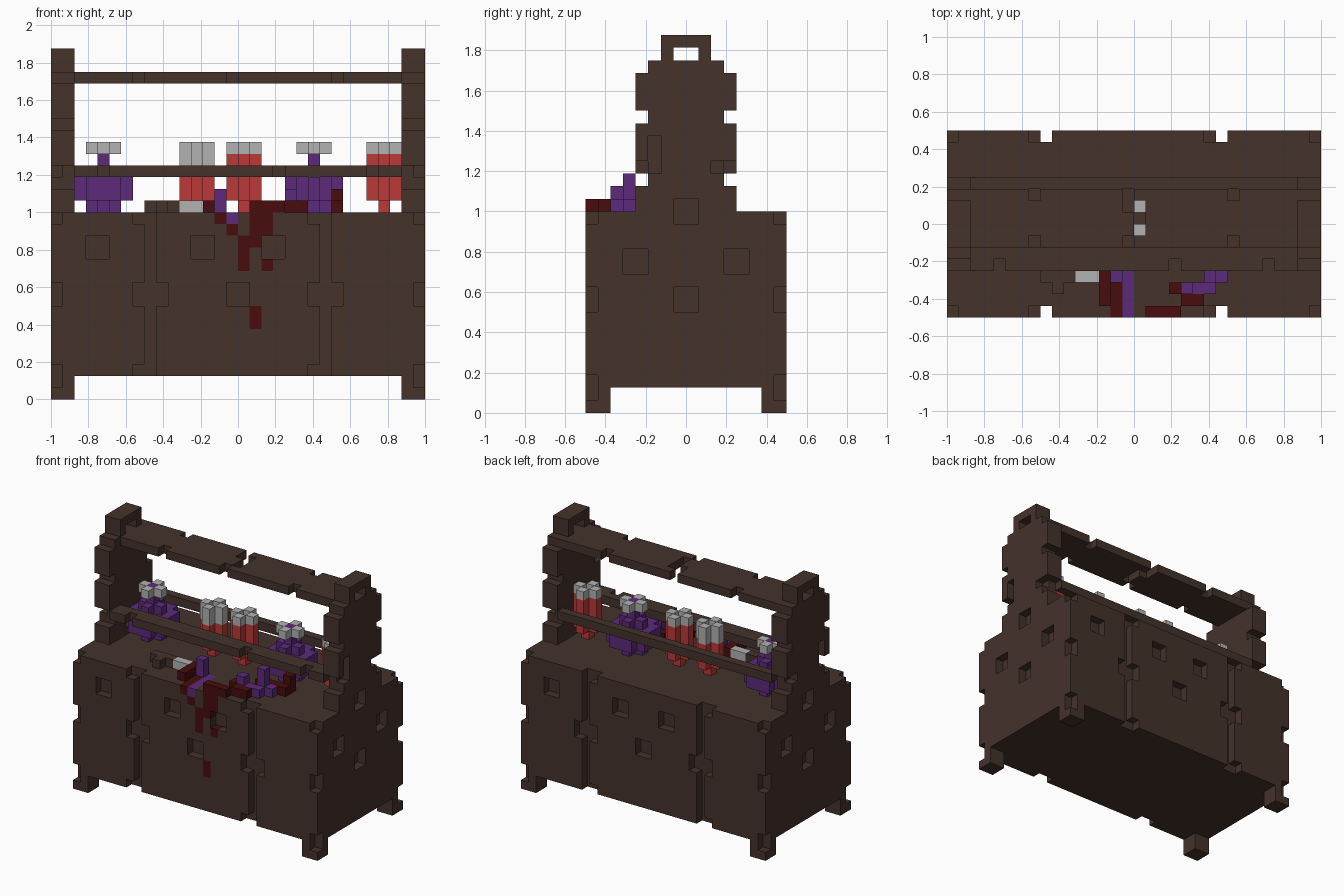
import bpy, bmesh, math
from itertools import product

cube = bpy.data.objects.get("Cube")
if cube:
    bpy.data.objects.remove(cube, do_unlink=True)

U = 1 / 16  # size of one block


def material(name, rgb):
    m = bpy.data.materials.new(name)
    m.use_nodes = True
    m.diffuse_color = (*rgb, 1)
    m.node_tree.nodes["Principled BSDF"].inputs["Base Color"].default_value = (*rgb, 1)
    return m


MATS = {
    "brown": material("dark brown wood", (0.058, 0.032, 0.024)),
    "grey": material("light grey", (0.445, 0.445, 0.445)),
    "red": material("red liquid", (0.50, 0.042, 0.040)),
    "purple": material("purple liquid", (0.107, 0.023, 0.195)),
    "blood": material("dark red spill", (0.065, 0.004, 0.004)),
}
DIRS = [(1, 0, 0), (-1, 0, 0), (0, 1, 0), (0, -1, 0), (0, 0, 1), (0, 0, -1)]


def box(x0, x1, y0, y1, z0, z1):
    return set(product(range(x0, x1), range(y0, y1), range(z0, z1)))


def fill(cells, color, *dims):
    for c in box(*dims):
        cells[c] = color


def carve(cells, *dims):
    for c in box(*dims):
        cells.pop(c, None)


def paint(cells, color, *dims):
    for c in box(*dims):
        if c in cells:
            cells[c] = color


def build(name, cells):
    """Skin a set of blocks with its exposed faces and merge the flat areas."""
    me = bpy.data.meshes.new(name)
    colors = sorted(set(cells.values()))
    for c in colors:
        me.materials.append(MATS[c])
    bm = bmesh.new()
    verts = {}

    def vert(p):
        if p not in verts:
            verts[p] = bm.verts.new([v * U for v in p])
        return verts[p]

    for cell, color in cells.items():
        for d in DIRS:
            if tuple(a + b for a, b in zip(cell, d)) in cells:
                continue
            k = next(i for i in range(3) if d[i])
            a, b = (k + 1) % 3, (k + 2) % 3
            ring = [(0, 0), (1, 0), (1, 1), (0, 1)]
            if d[k] < 0:
                ring.reverse()
            quad = []
            for s, t in ring:
                p = list(cell)
                p[k] += d[k] > 0
                p[a] += s
                p[b] += t
                quad.append(vert(tuple(p)))
            f = bm.faces.new(quad)
            f.material_index = colors.index(color)
    bmesh.ops.dissolve_limit(bm, angle_limit=0.01, verts=bm.verts, edges=bm.edges,
                             delimit={'MATERIAL'})
    bm.to_mesh(me)
    bm.free()
    ob = bpy.data.objects.new(name, me)
    bpy.context.collection.objects.link(ob)
    return ob


# Chest body on four corner feet
body = {}
fill(body, "brown", -16, 16, -8, 8, 2, 16)
for x, y in product((-16, 14), (-8, 6)):
    fill(body, "brown", x, x + 2, y, y + 2, 0, 2)
# worn corners
for x, y in product((-16, 15), (-8, 7)):
    for z0, z1 in ((1, 3), (8, 10), (15, 16)):
        carve(body, x, x + 1, y, y + 1, z0, z1)
# plank grooves with chipped edges
for y in (-8, 7):
    for x in (-8, 7):
        carve(body, x, x + 1, y, y + 1, 2, 16)
        carve(body, x - 1, x + 2, y, y + 1, 8, 10)
        carve(body, x - 1, x, y, y + 1, 2, 3)
        carve(body, x - 1, x, y, y + 1, 15, 16)
# square dents, front and back, then both ends
for x, z in ((-13, 12), (-4, 12), (2, 12), (-1, 8)):
    carve(body, x, x + 2, -8, -7, z, z + 2)
    carve(body, -x - 2, -x, 7, 8, z, z + 2)
for x in (-16, 15):
    for y, z in ((-5, 11), (3, 11), (-1, 8), (-1, 15)):
        carve(body, x, x + 1, y, y + 2, z, z + 2)
# drips down the front
for x0, x1, z0, z1 in ((-2, -1, 15, 16), (-1, 0, 14, 15), (0, 1, 11, 14), (1, 2, 13, 16),
                       (2, 3, 14, 16), (2, 3, 11, 12), (1, 2, 6, 8)):
    paint(body, "blood", x0, x1, -8, -7, z0, z1)
paint(body, "purple", -1, 0, -8, -4, 15, 16)
paint(body, "blood", -2, -1, -8, -5, 15, 16)
build("chest_body", body)

# Stepped end posts
for name, x in (("right_post", -16), ("left_post", 14)):
    post = {}
    for z0, z1, w in ((16, 18, 4), (18, 20, 3), (20, 23, 4), (23, 24, 3),
                      (24, 27, 4), (27, 28, 3), (28, 30, 2)):
        fill(post, "brown", x, x + 2, -w, w, z0, z1)
    carve(post, x, x + 2, -1, 1, 28, 29)
    outer = -16 if x < 0 else 15
    carve(post, outer, outer + 1, -3, -2, 19, 22)
    carve(post, outer, outer + 1, 2, 3, 19, 20)
    carve(post, outer, outer + 1, -1, 1, 16, 17)
    build(name, post)

# Handle plank with a staggered crack and chipped edges
handle = {}
fill(handle, "brown", -14, 14, -2, 3, 27, 28)
for x, y in product((-9, 8), (-2, 2)):
    carve(handle, x, x + 1, y, y + 1, 27, 28)
carve(handle, -1, 0, 1, 3, 27, 28)
carve(handle, 0, 1, -1, 2, 27, 28)
carve(handle, -1, 0, -2, -1, 27, 28)
build("handle", handle)

# Rails holding the bottles
front_rail = {}
fill(front_rail, "brown", -14, 14, -4, -2, 19, 20)
for x in (-12, 3, 11):
    carve(front_rail, x, x + 1, -4, -3, 19, 20)
build("front_rail", front_rail)
back_rail = {}
fill(back_rail, "brown", -14, 14, 3, 4, 19, 20)
build("back_rail", back_rail)


def cross(cells, color, x, z0, z1, core=None):
    """Plus-shaped column, optionally with another colour in the middle."""
    fill(cells, color, x - 1, x + 2, 0, 1, z0, z1)
    fill(cells, color, x, x + 1, -1, 2, z0, z1)
    if core:
        fill(cells, core, x, x + 1, 0, 1, z0, z1)


# Slim vials: coloured up to a fill line, glass above
for name, x, level in (("vial_half_full", -4, 20), ("vial_middle", 0, 21), ("vial_left", 12, 21)):
    vial = {}
    fill(vial, "red", x, x + 1, 0, 1, 16, 17)
    cross(vial, "red", x, 17, level)
    cross(vial, "grey", x, level, 22)
    carve(vial, x, x + 1, 0, 1, 21, 22)
    fill(vial, "brown", x, x + 1, 0, 1, 20, 21)
    build(name, vial)

# Round flasks with a grey collar
for name, x in (("flask_right", -12), ("flask_left", 6)):
    flask = {}
    cross(flask, "purple", x, 16, 17)
    fill(flask, "purple", x - 2, x + 3, -1, 2, 17, 19)
    fill(flask, "purple", x - 1, x + 2, -2, 3, 17, 19)
    cross(flask, "purple", x, 19, 20)
    fill(flask, "purple", x, x + 1, 0, 1, 20, 21)
    cross(flask, "grey", x, 21, 22, "purple")
    build(name, flask)

# Tipped-over vial with its stopper
fallen = {}
fill(fallen, "brown", -8, -5, -5, -4, 16, 17)
fill(fallen, "brown", -7, -6, -6, -5, 16, 17)
fill(fallen, "grey", -5, -3, -5, -4, 16, 17)
build("fallen_vial", fallen)

# Spill near the fallen vial
spill = {}
fill(spill, "blood", -3, -2, -7, -4, 16, 17)
fill(spill, "purple", -2, -1, -5, -4, 16, 18)
build("small_spill", spill)

# Larger spill in front of the left flask
spill = {}
for x0, x1, y, z1 in ((1, 4, -8, 17), (4, 6, -7, 17), (3, 4, -6, 17), (5, 9, -4, 17)):
    fill(spill, "blood", x0, x1, y, y + 1, 16, z1)
fill(spill, "blood", 8, 9, -3, -2, 16, 18)
fill(spill, "purple", 4, 7, -6, -5, 16, 17)
fill(spill, "purple", 4, 5, -6, -5, 17, 18)
fill(spill, "purple", 6, 8, -5, -4, 16, 17)
fill(spill, "purple", 6, 7, -5, -4, 17, 19)
build("large_spill", spill)
